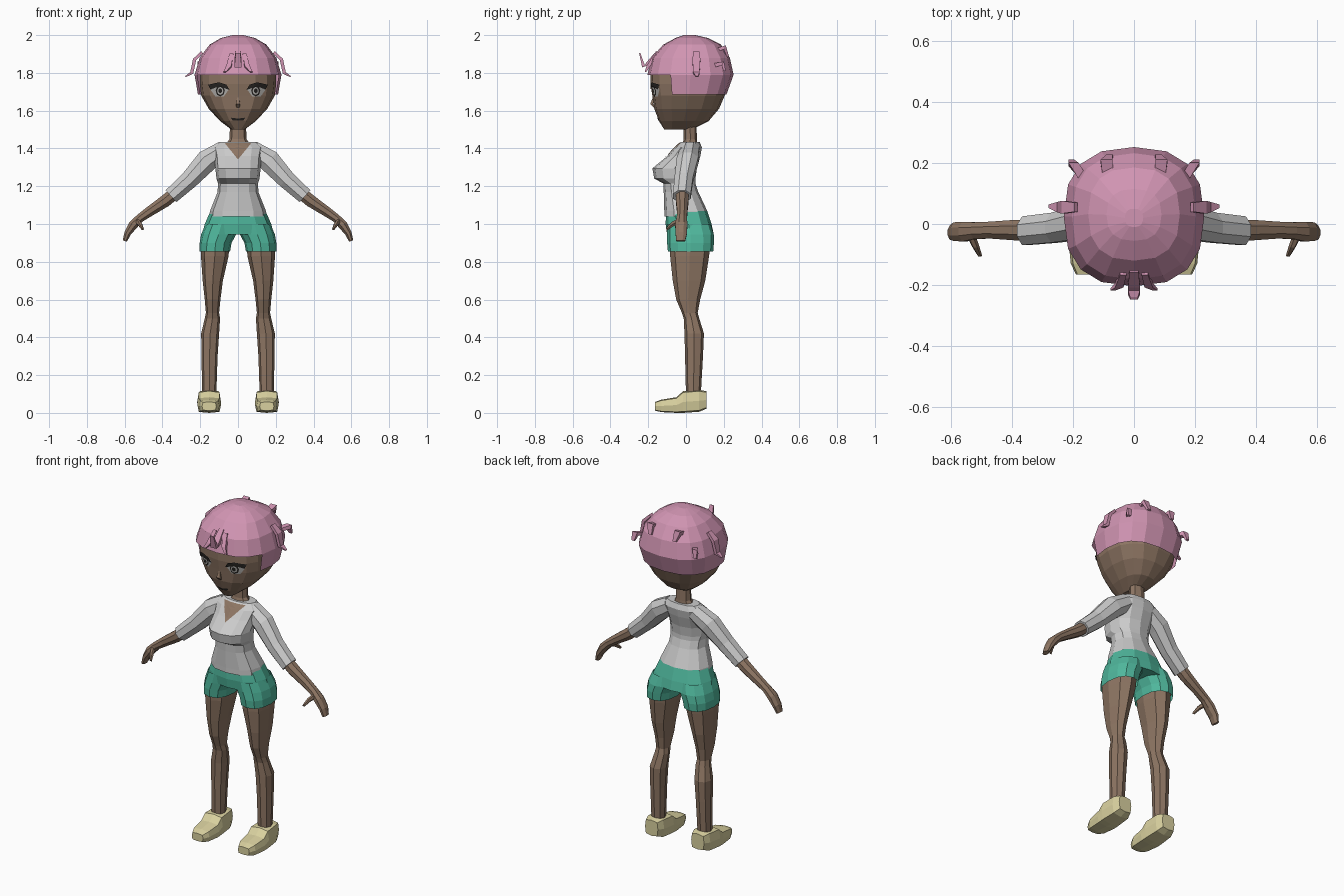
import bpy, bmesh, math
from mathutils import Vector
from mathutils.bvhtree import BVHTree


def material(name, rgb):
    m = bpy.data.materials.new(name)
    m.diffuse_color = (*rgb, 1)
    return m


SKIN = material("skin", (0.27, 0.18, 0.125))
PINK = material("pink", (0.64, 0.30, 0.45))
TEAL = material("teal", (0.08, 0.48, 0.34))
CREAM = material("cream", (0.70, 0.64, 0.35))
DARK = material("dark", (0.02, 0.018, 0.016))
PALE = material("pale", (0.45, 0.44, 0.42))


def finish(name, bm, mat, mirror=False):
    me = bpy.data.meshes.new(name)
    bm.to_mesh(me)
    bm.free()
    ob = bpy.data.objects.new(name, me)
    bpy.context.collection.objects.link(ob)
    if mat:
        me.materials.append(mat)
    if mirror:
        ob.modifiers.new("mirror", 'MIRROR').use_mirror_merge = False
    return ob


def ring(z, x0, x1, y0, y1, n=12, p=2.3):
    """Rounded n-gon filling the given box."""
    def sp(v):
        return 0 if abs(v) < 1e-6 else math.copysign(abs(v) ** (2 / p), v)
    out = []
    for i in range(n):
        a = 2 * math.pi * i / n
        out.append(Vector(((x0 + x1) / 2 + (x1 - x0) / 2 * sp(math.cos(a)),
                           (y0 + y1) / 2 + (y1 - y0) / 2 * sp(math.sin(a)), z)))
    return out


def loft(name, rings, mat, caps=True, mirror=False, drop=None):
    bm = bmesh.new()
    rows = [[bm.verts.new(v) for v in r] for r in rings]
    n = len(rows[0])
    for a, b in zip(rows, rows[1:]):
        for i in range(n):
            j = (i + 1) % n
            bm.faces.new((a[i], a[j], b[j], b[i]))
    if caps:
        bm.faces.new(rows[0][::-1])
        bm.faces.new(rows[-1])
    bmesh.ops.recalc_face_normals(bm, faces=bm.faces)
    if drop:
        gone = [f for f in bm.faces if drop(f.calc_center_median())]
        bmesh.ops.delete(bm, geom=gone, context='FACES')
    return finish(name, bm, mat, mirror)


def body(name, rows, mat, n=12, p=2.3, **kw):
    """Symmetric stack of rings: z, half width, front y, back y."""
    return loft(name, [ring(z, -w, w, f, b, n, p) for z, w, f, b in rows], mat, **kw)


def tube(name, pts, side, mat, n=8, mirror=True, caps=True):
    """Tube through x, y, z, radius, radius along side."""
    side = Vector(side)
    c = [Vector(q[:3]) for q in pts]
    rings = []
    for i, q in enumerate(pts):
        t = (c[min(i + 1, len(c) - 1)] - c[max(i - 1, 0)]).normalized()
        u = t.cross(side).normalized()
        angs = [2 * math.pi * (k + 0.5) / n for k in range(n)]
        rings.append([c[i] + (u * q[3] * math.cos(a) + side * q[4] * math.sin(a)) * 1.06
                      for a in angs])
    return loft(name, rings, mat, caps, mirror)


def decal(name, outline, target, mat, lift, mirror=True):
    """Thin patch laid on the front of the target; outline is x, z."""
    me = target.data
    tree = BVHTree.FromPolygons([v.co for v in me.vertices], [list(f.vertices) for f in me.polygons])
    bm = bmesh.new()
    vs = [bm.verts.new((x, 0, z)) for x, z in outline]
    mid = bm.verts.new(sum((v.co for v in vs), Vector()) / len(vs))
    for a, b in zip(vs, vs[1:] + vs[:1]):
        bm.faces.new((a, b, mid))
    bmesh.ops.subdivide_edges(bm, edges=bm.edges[:], cuts=2, use_grid_fill=True)
    for v in bm.verts:
        hit = tree.ray_cast(Vector((v.co.x, -2, v.co.z)), Vector((0, 1, 0)))[0]
        if hit:
            v.co.y = hit.y - lift
    bm.normal_update()
    bmesh.ops.reverse_faces(bm, faces=[f for f in bm.faces if f.normal.y > 0])
    return finish(name, bm, mat, mirror)


# Head and neck
head = body("head", [(1.50, .035, -.115, .03), (1.545, .095, -.143, .12), (1.61, .155, -.168, .175),
                     (1.68, .195, -.178, .205), (1.74, .202, -.188, .215), (1.82, .2, -.19, .22)],
            SKIN, n=16, p=2.5)
body("neck", [(1.36, .06, -.03, .06), (1.42, .065, -.02, .06), (1.45, .045, -.012, .058),
              (1.54, .042, -.012, .055)], SKIN, n=8)
tube("nose", [(0, -.172, 1.67, .005, .005), (0, -.182, 1.635, .01, .016), (0, -.168, 1.618, .005, .01)],
     (1, 0, 0), SKIN, n=4, mirror=False)

# Face details
decal("eye_whites", [(.05, 1.71), (.07, 1.737), (.13, 1.737), (.145, 1.71), (.12, 1.675), (.075, 1.675)],
      head, PALE, .002)
for nm, r, mat, lift in (("irises", 1, DARK, .004), ("iris_rings", .7, PALE, .0055), ("pupils", .42, DARK, .007)):
    decal(nm, [(.094 + .024 * r * math.cos(k * math.pi / 4), 1.705 + .03 * r * math.sin(k * math.pi / 4))
               for k in range(8)], head, mat, lift)
decal("eyelashes", [(.045, 1.71), (.062, 1.738), (.10, 1.75), (.158, 1.738), (.145, 1.712), (.13, 1.728),
                    (.075, 1.728)], head, DARK, .009)
decal("mouth", [(-.038, 1.563), (0, 1.558), (.038, 1.563), (.028, 1.547), (-.028, 1.547)],
      head, DARK, .003, mirror=False)

# Hair cap, open over the face
body("hair", [(1.685, .212, -.18, .214), (1.79, .23, -.204, .252), (1.88, .203, -.182, .232),
              (1.95, .15, -.12, .185), (1.985, .09, -.055, .115), (2.0, .03, -.01, .05)],
     PINK, n=16, p=2.5, drop=lambda c: c.z < 1.76 and (c.y < -.08 or c.z < 1.69))

# Hair curls
X, Y = (1, 0, 0), (0, 1, 0)
tube("front_curl", [(0, -.15, 1.91, .012, .02), (0, -.2, 1.85, .015, .026), (0, -.225, 1.835, .012, .026),
                    (0, -.245, 1.905, .004, .016)], X, PINK, n=4, mirror=False)
tube("front_side_curls", [(.035, -.16, 1.90, .01, .014), (.048, -.2, 1.835, .012, .018),
                          (.07, -.215, 1.805, .005, .01)], X, PINK, n=4)
tube("side_curls", [(.19, .055, 1.91, .01, .02), (.23, .055, 1.87, .012, .028), (.245, .055, 1.80, .012, .022),
                    (.278, .058, 1.78, .004, .008)], Y, PINK, n=4)
tube("upper_back_curls", [(.085, .16, 1.92, .014, .024), (.09, .205, 1.935, .016, .026),
                          (.08, .222, 1.885, .008, .014)], X, PINK, n=4)
tube("lower_back_curls", [(.165, .15, 1.84, .014, .022), (.198, .195, 1.85, .016, .022),
                          (.205, .205, 1.81, .008, .012)], X, PINK, n=4)

# Shirt with sleeves and neckline
shirt = body("shirt", [(1.04, .152, -.115, .116), (1.07, .148, -.115, .112), (1.17, .108, -.118, .065),
                       (1.215, .106, -.12, .05), (1.24, .114, -.168, .05), (1.295, .12, -.178, .058),
                       (1.36, .125, -.098, .076), (1.405, .135, -.06, .084), (1.435, .1, -.028, .072)], None)
decal("chest", [(-.07, 1.428), (.07, 1.428), (0, 1.342)], shirt, SKIN, .004, mirror=False)
tube("sleeves", [(.08, .02, 1.39, .05, .05), (.165, .008, 1.335, .06, .058), (.257, -.012, 1.235, .049, .05),
                 (.355, -.022, 1.147, .043, .048)], Y, None)

# Arms, hands and thumbs
tube("arms", [(.32, -.02, 1.175, .033, .036), (.385, -.02, 1.122, .033, .034), (.47, -.02, 1.065, .027, .028),
              (.52, -.022, 1.03, .023, .028), (.555, -.025, .995, .025, .033), (.585, -.025, .95, .018, .031),
              (.599, -.028, .91, .012, .024)], Y, SKIN)
tube("thumbs", [(.535, -.035, 1.015, .016, .014), (.52, -.07, 1.0, .013, .012), (.505, -.103, .972, .007, .007)],
     X, SKIN, n=6)

# Shorts
body("shorts", [(1.07, .145, -.105, .112), (1.0, .176, -.108, .135), (.945, .19, -.10, .147)], TEAL)
loft("shorts_legs", [ring(1.0, .002, .172, -.1, .13), ring(.945, .01, .195, -.1, .147),
                     ring(.90, .034, .203, -.1, .148), ring(.855, .042, .203, -.096, .144)],
     TEAL, caps=False, mirror=True)

# Legs
loft("legs", [ring(z, *r, n=8) for z, *r in (
    (.90, .045, .196, -.085, .13), (.83, .05, .196, -.084, .122), (.70, .08, .187, -.07, .102),
    (.60, .093, .176, -.052, .075), (.53, .1, .17, -.022, .062), (.50, .095, .176, -.012, .07),
    (.42, .1, .195, -.008, .095), (.30, .108, .193, -.005, .09), (.09, .115, .19, 0, .078))],
    SKIN, mirror=True)

# Shoes, lofted from toe to heel
shoe = [(-.165, .115, .19, .012, .058), (-.13, .098, .207, .004, .07), (-.05, .09, .215, 0, .083),
        (-.015, .09, .216, 0, .116), (.07, .095, .21, .006, .122), (.108, .11, .195, .022, .115)]
loft("shoes", [[Vector((v.x, y, v.y)) for v in ring(0, *r, n=8, p=5)] for y, *r in shoe],
     CREAM, mirror=True)
